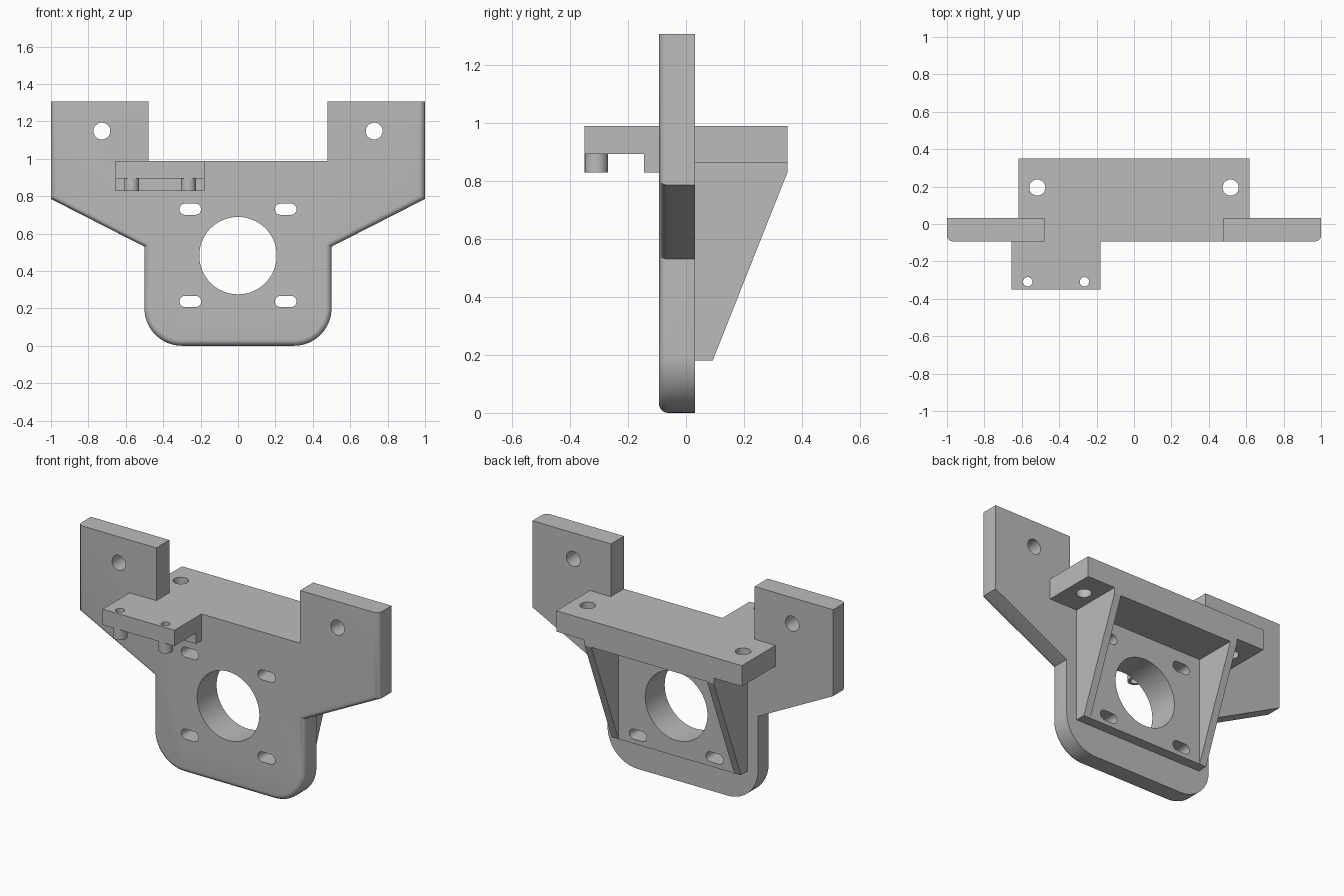
import bpy, bmesh
from math import sin, cos, pi
from mathutils import Vector

cube = bpy.data.objects.get("Cube")
if cube:
    bpy.data.objects.remove(cube)

grey = bpy.data.materials.new("light_grey")
grey.use_nodes = True
grey.diffuse_color = (0.5, 0.5, 0.5, 1)
grey.node_tree.nodes["Principled BSDF"].inputs["Base Color"].default_value = (0.5, 0.5, 0.5, 1)

FRONT, BACK, PAD, REAR = -0.093, 0.031, 0.092, 0.35
TOP = 0.988


def arc(cx, cy, r, start, end, n):
    angles = [start + (end - start) * i / n for i in range(n + 1)]
    return [(cx + r * cos(a), cy + r * sin(a)) for a in angles]


def circle(cx, cy, r, n=48):
    return arc(cx, cy, r, 0, 2 * pi, n)[:-1]


def slot(cx, cy, half, r):
    return (arc(cx + half, cy, r, -pi / 2, pi / 2, 12)
            + arc(cx - half, cy, r, pi / 2, 3 * pi / 2, 12))


def rect(a0, a1, b0, b1):
    return [(a0, b0), (a1, b0), (a1, b1), (a0, b1)]


def prism(name, profiles, axis, lo, hi, rounded=None):
    """Extrude closed profiles along an axis; rounded(edge) picks edges to fillet."""
    place = {"X": lambda a, b, t: Vector((t, a, b)),
             "Y": lambda a, b, t: Vector((a, t, b)),
             "Z": lambda a, b, t: Vector((a, b, t))}[axis]
    bm = bmesh.new()
    for pts in profiles:
        face = bm.faces.new([bm.verts.new(place(a, b, lo)) for a, b in pts])
        new = bmesh.ops.extrude_face_region(bm, geom=[face])["geom"]
        moved = [v for v in new if isinstance(v, bmesh.types.BMVert)]
        bmesh.ops.translate(bm, verts=moved, vec=place(0, 0, hi - lo))
    bmesh.ops.recalc_face_normals(bm, faces=bm.faces[:])
    if rounded:
        bmesh.ops.bevel(bm, geom=[e for e in bm.edges if rounded(e)], offset=0.032,
                        segments=6, profile=0.5, affect="EDGES", clamp_overlap=False)
    mesh = bpy.data.meshes.new(name)
    bm.to_mesh(mesh)
    bm.free()
    mesh.materials.append(grey)
    obj = bpy.data.objects.new(name, mesh)
    bpy.context.collection.objects.link(obj)
    return obj


def activate(obj):
    bpy.ops.object.select_all(action="DESELECT")
    obj.select_set(True)
    bpy.context.view_layer.objects.active = obj


def drill(obj, profiles, axis):
    """Cut the profiles right through the object along an axis."""
    cutter = prism("hole_cutter", profiles, axis, -3, 3)
    cutter.hide_render = True
    mod = obj.modifiers.new("holes", "BOOLEAN")
    mod.operation, mod.solver, mod.object = "DIFFERENCE", "EXACT", cutter
    activate(obj)
    bpy.ops.object.modifier_apply(modifier=mod.name)
    bpy.data.objects.remove(cutter)


# Front plate: half outline mirrored, lower and outer front edges filleted
half = arc(0.3, 0.2, 0.2, -pi / 2, 0, 16) + [
    (0.5, 0.53), (1, 0.785), (1, 1.305), (0.478, 1.305), (0.478, TOP)]
outline = half + [(-x, z) for x, z in reversed(half)]


def outer_front_edge(edge):
    on_front = all(abs(v.co.y - FRONT) < 1e-4 for v in edge.verts)
    low = min(v.co.z for v in edge.verts) < 0.6
    side = all(abs(v.co.x) > 0.99 for v in edge.verts)
    return on_front and (low or side)


plate = prism("face_plate", [outline], "Y", FRONT, BACK, outer_front_edge)

# Thickened pad behind the plate, sharing the central bore and four slots
pad = prism("mounting_pad", [rect(-0.43, 0.43, 0.18, 0.83)], "Y", BACK, PAD)
bores = [circle(0, 0.482, 0.207, 64)]
bores += [slot(x, z, 0.028, 0.03) for x in (-0.255, 0.255) for z in (0.237, 0.73)]
ears = [circle(x, 1.148, 0.045) for x in (-0.728, 0.728)]
drill(plate, bores + ears, "Y")
drill(pad, bores, "Y")

# Rear shelf with two screw holes, and the thicker band under its middle
shelf = prism("rear_shelf", [rect(-0.617, 0.617, BACK, REAR)], "Z", 0.863, TOP)
drill(shelf, [circle(x, 0.195, 0.043) for x in (-0.517, 0.517)], "Z")
band = prism("shelf_band", [rect(-0.43, 0.43, BACK, REAR)], "Z", 0.83, 0.863)

# Sloping side gussets
gussets = [prism(name, [[(PAD, 0.18), (REAR, 0.83), (PAD, 0.83)]], "X", x, x + 0.045)
           for name, x in (("gusset_right", -0.43), ("gusset_left", 0.385))]

# Front arm with a stepped root and two hollow posts
arm = prism("front_arm", [[(FRONT, TOP), (-REAR, TOP), (-REAR, 0.893), (-0.145, 0.893),
                           (-0.145, 0.828), (FRONT, 0.828)]], "X", -0.655, -0.178)
posts = prism("arm_posts", [circle(x, -0.309, 0.04) for x in (-0.568, -0.265)],
              "Z", 0.828, 0.893)
for part in (arm, posts):
    drill(part, [circle(x, -0.309, 0.025, 32) for x in (-0.568, -0.265)], "Z")

# Smooth the fillets and bores, keep the corners sharp
for part in [plate, pad, shelf, band, arm, posts] + gussets:
    activate(part)
    bpy.ops.object.shade_smooth_by_angle(angle=pi / 6)
